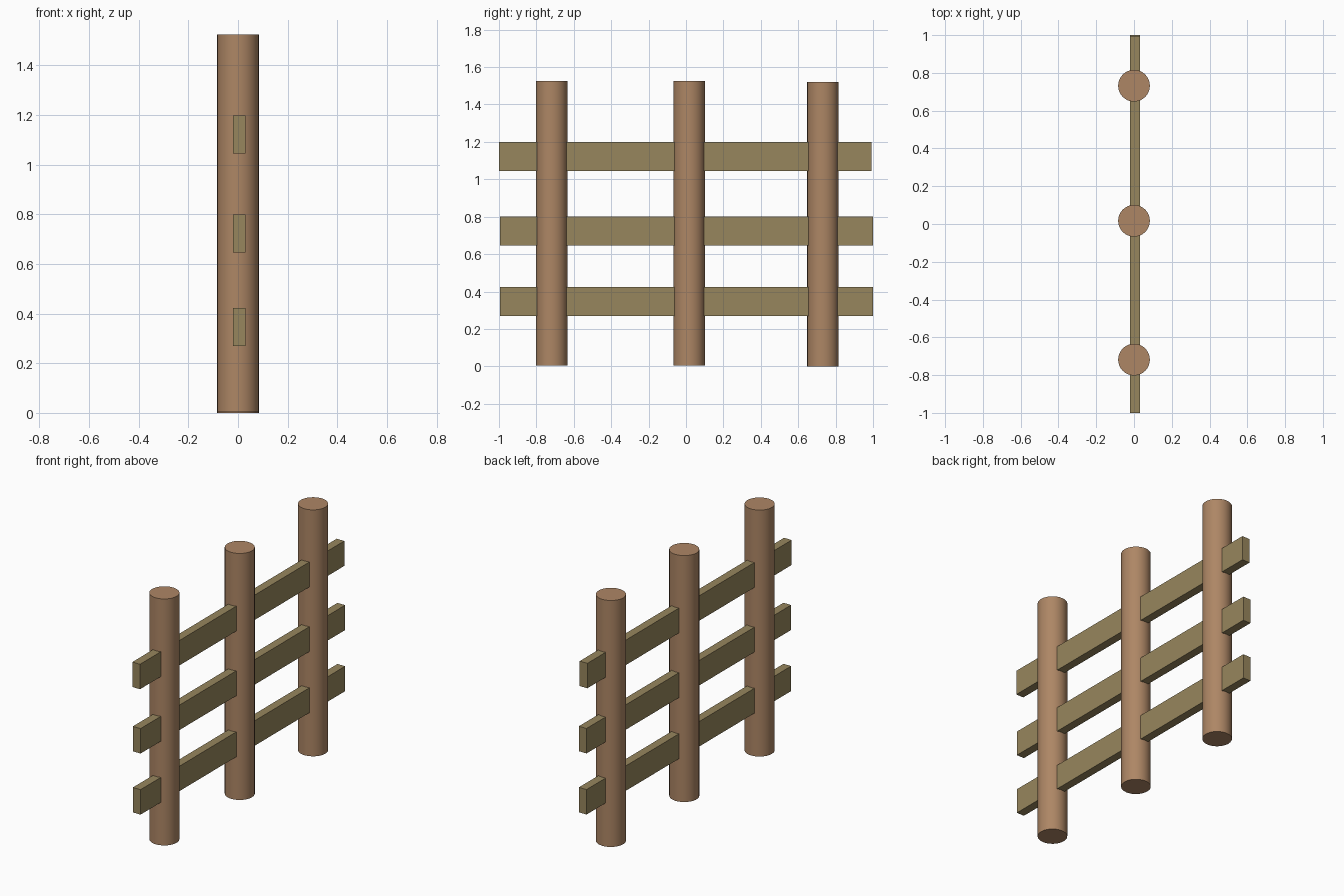
import bpy
import math

if "Cube" in bpy.data.objects:
    bpy.data.objects.remove(bpy.data.objects["Cube"])


def material(name, color):
    m = bpy.data.materials.new(name)
    m.diffuse_color = color
    m.use_nodes = True
    m.node_tree.nodes["Principled BSDF"].inputs["Base Color"].default_value = m.diffuse_color
    return m


post_wood = material("post_wood", (0.42, 0.24, 0.13, 1))
rail_wood = material("rail_wood", (0.31, 0.24, 0.11, 1))


def finish(name, mat):
    ob = bpy.context.object
    ob.name = name
    ob.data.materials.append(mat)
    bpy.ops.object.transform_apply(location=False, rotation=False, scale=True)
    bpy.ops.object.shade_smooth_by_angle(angle=math.radians(40))


# Round upright posts, spaced along y
for name, y, z0, z1 in (("near_post", -0.718, 0.004, 1.525),
                        ("middle_post", 0.017, 0.004, 1.525),
                        ("far_post", 0.732, 0.0, 1.521)):
    bpy.ops.mesh.primitive_cylinder_add(vertices=32, radius=0.084, depth=z1 - z0,
                                        end_fill_type='TRIFAN',
                                        location=(0, y, (z0 + z1) / 2))
    finish(name, post_wood)

# Flat horizontal rails running through the posts
for name, y0, y1, z in (("bottom_rail", -0.995, 1.0, 0.346),
                        ("middle_rail", -0.995, 1.0, 0.723),
                        ("top_rail", -1.0, 0.992, 1.122)):
    bpy.ops.mesh.primitive_cube_add(size=1, location=(0.005, (y0 + y1) / 2, z))
    bpy.context.object.scale = (0.052, y1 - y0, 0.154)
    finish(name, rail_wood)
